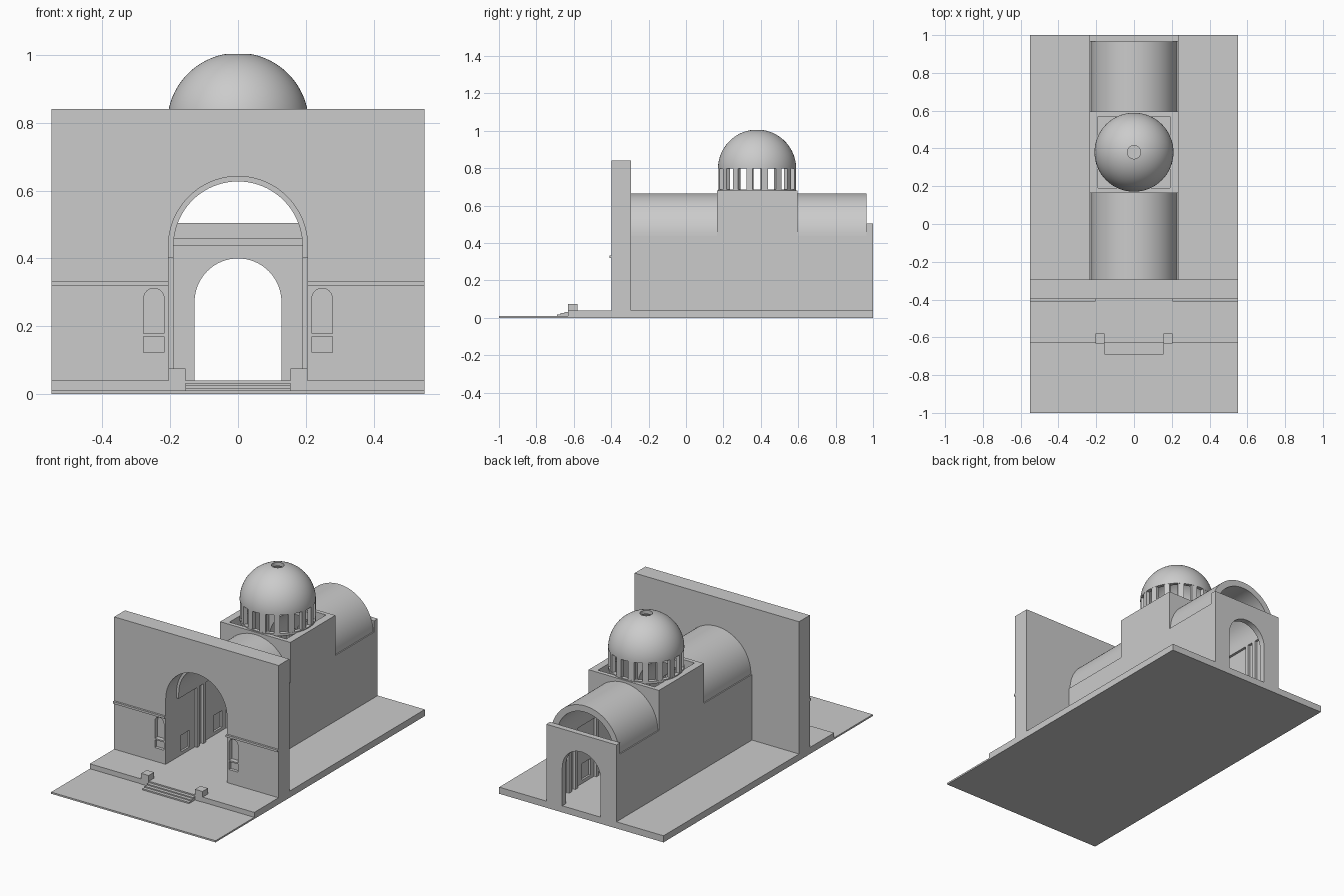
import bpy, bmesh, math
from mathutils import Matrix

cube = bpy.data.objects.get("Cube")
if cube:
    bpy.data.objects.remove(cube, do_unlink=True)

stone = bpy.data.materials.new("grey stone")
stone.diffuse_color = (0.6, 0.6, 0.6, 1)
stone.use_nodes = True
stone.node_tree.nodes["Principled BSDF"].inputs["Base Color"].default_value = (0.6, 0.6, 0.6, 1)

SPRING = 0.437      # springing height of the vault
FLOOR = 0.04        # top of the podium
HALL = 0.235        # outer half width of the hall
DOME_Y = 0.38


def finish(name, bm, smooth=False):
    bmesh.ops.recalc_face_normals(bm, faces=bm.faces)
    mesh = bpy.data.meshes.new(name)
    bm.to_mesh(mesh)
    bm.free()
    mesh.materials.append(stone)
    ob = bpy.data.objects.new(name, mesh)
    bpy.context.collection.objects.link(ob)
    if smooth:
        select(ob)
        bpy.ops.object.shade_smooth_by_angle(angle=math.radians(30))
    return ob


def select(ob):
    bpy.ops.object.select_all(action='DESELECT')
    ob.select_set(True)
    bpy.context.view_layer.objects.active = ob


def box(name, x0, x1, y0, y1, z0, z1):
    return prism(name, [(x0, z0), (x1, z0), (x1, z1), (x0, z1)], y0, y1)


def prism(name, outline, y0, y1, smooth=False):
    """Extrude an (x, z) outline along y."""
    bm = bmesh.new()
    face = bm.faces.new([bm.verts.new((x, y0, z)) for x, z in outline])
    ext = bmesh.ops.extrude_face_region(bm, geom=[face])
    verts = [g for g in ext["geom"] if isinstance(g, bmesh.types.BMVert)]
    bmesh.ops.translate(bm, verts=verts, vec=(0, y1 - y0, 0))
    return finish(name, bm, smooth)


def arc(r, z, cx=0, n=40):
    """Half circle from left to right."""
    return [(cx - r * math.cos(math.pi * i / n), z + r * math.sin(math.pi * i / n))
            for i in range(n + 1)]


def arched_wall(name, half, z0, z1, r, spring, y0, y1):
    opening = arc(r, spring)
    if z0 < spring:
        opening = [(-r, z0)] + opening + [(r, z0)]
    outline = [(-half, z0)] + opening + [(half, z0), (half, z1), (-half, z1)]
    return prism(name, outline, y0, y1, True)


def cut(ob, cutter):
    mod = ob.modifiers.new("cut", 'BOOLEAN')
    mod.operation = 'DIFFERENCE'
    mod.solver = 'EXACT'
    mod.object = cutter
    select(ob)
    bpy.ops.object.modifier_apply(modifier=mod.name)
    bpy.data.objects.remove(cutter, do_unlink=True)


def lathe(name, profile, steps=64):
    """Revolve a closed (radius, z) profile around the dome axis."""
    bm = bmesh.new()
    vs = [bm.verts.new((r, 0, z)) for r, z in profile]
    es = [bm.edges.new((vs[i], vs[i - 1])) for i in range(len(vs))]
    bmesh.ops.spin(bm, geom=vs + es, cent=(0, 0, 0), axis=(0, 0, 1),
                   angle=math.tau, steps=steps, use_merge=True)
    bmesh.ops.remove_doubles(bm, verts=bm.verts, dist=1e-5)
    bmesh.ops.translate(bm, verts=bm.verts, vec=(0, DOME_Y, 0))
    return finish(name, bm, True)


# Ground and podium
box("plaza", -0.55, 0.55, -1, -0.63, 0, 0.01)
box("podium", -0.55, 0.55, -0.63, 1, 0, FLOOR)

# Entrance steps between two end blocks
for i in range(3):
    box("step", -0.155, 0.155, -0.69 + 0.02 * i, -0.63, 0.01, 0.018 + 0.007 * i)
for s in (-1, 1):
    box("step_block", *sorted((s * 0.155, s * 0.205)), -0.632, -0.58, 0.01, 0.075)

# Tall front wall with its great arch and shallow niches
front = arched_wall("front_wall", 0.55, FLOOR, 0.84, 0.205, SPRING, -0.398, -0.295)
for s in (-1, 1):
    c = s * 0.248
    niche = [(c - 0.03, 0.178)] + arc(0.03, 0.282, c, 16) + [(c + 0.03, 0.178)]
    cut(front, prism("niche_cutter", niche, -0.45, -0.37))
    cut(front, box("panel_cutter", c - 0.03, c + 0.03, -0.45, -0.38, 0.122, 0.17))
    box("string_course", *sorted((s * 0.205, s * 0.55)), -0.41, -0.398, 0.32, 0.333)

# Hall side walls, with inner cornice, pilasters and sunk panels
for s in (-1, 1):
    wall = box("hall_wall", *sorted((s * 0.205, s * HALL)), -0.295, 0.965, FLOOR, SPRING)
    for y in (-0.25, 0.06, 0.62):
        cut(wall, box("panel_cutter", *sorted((s * 0.15, s * 0.217)), y, y + 0.08, 0.06, 0.16))
    box("cornice", *sorted((s * 0.19, s * 0.205)), -0.295, 0.965, 0.402, SPRING)
    for y in (-0.12, -0.06, 0.18, 0.56, 0.76, 0.82):
        box("pilaster", *sorted((s * 0.19, s * 0.205)), y, y + 0.025, FLOOR, 0.402)

# Barrel vaults before and behind the crossing
for name, y0, y1 in (("front_vault", -0.295, 0.165), ("rear_vault", 0.595, 0.965)):
    prism(name, arc(0.228, SPRING) + arc(0.19, SPRING)[::-1], y0, y1, True)

# Rear wall with arched door and inner ledge
arched_wall("rear_wall", HALL, FLOOR, 0.505, 0.128, 0.272, 0.965, 1)
box("rear_ledge", -0.205, 0.205, 0.95, 0.965, SPRING, 0.46)

# Crossing block, open above, carrying the dome
for y in (0.165, 0.57):
    arched_wall("crossing_arch", HALL, SPRING, 0.68, 0.19, SPRING, y, y + 0.025)
for s in (-1, 1):
    box("crossing_side", *sorted((s * 0.19, s * HALL)), 0.19, 0.57, SPRING, 0.68)

# Drum: base ring and a circle of piers
lathe("drum_ring", [(0.185, 0.672), (0.209, 0.672), (0.209, 0.686), (0.185, 0.686)])
PIERS = 16
bm = bmesh.new()
for i in range(PIERS):
    turn = Matrix.Translation((0, DOME_Y, 0)) @ Matrix.Rotation(math.tau * (i + 0.5) / PIERS, 4, 'Z')
    place = turn @ Matrix.Translation((0.197, 0, 0.743)) @ Matrix.Diagonal((0.022, 0.034, 0.116, 1))
    bmesh.ops.create_cube(bm, size=1, matrix=place)
finish("drum_piers", bm)


# Dome shell with a round eye
def shell(r, eye=0.035, z=0.797, n=24):
    end = math.acos(eye / r)
    return [(r * math.cos(end * i / n), z + r * math.sin(end * i / n)) for i in range(n + 1)]


lathe("dome", shell(0.209) + shell(0.187)[::-1])
